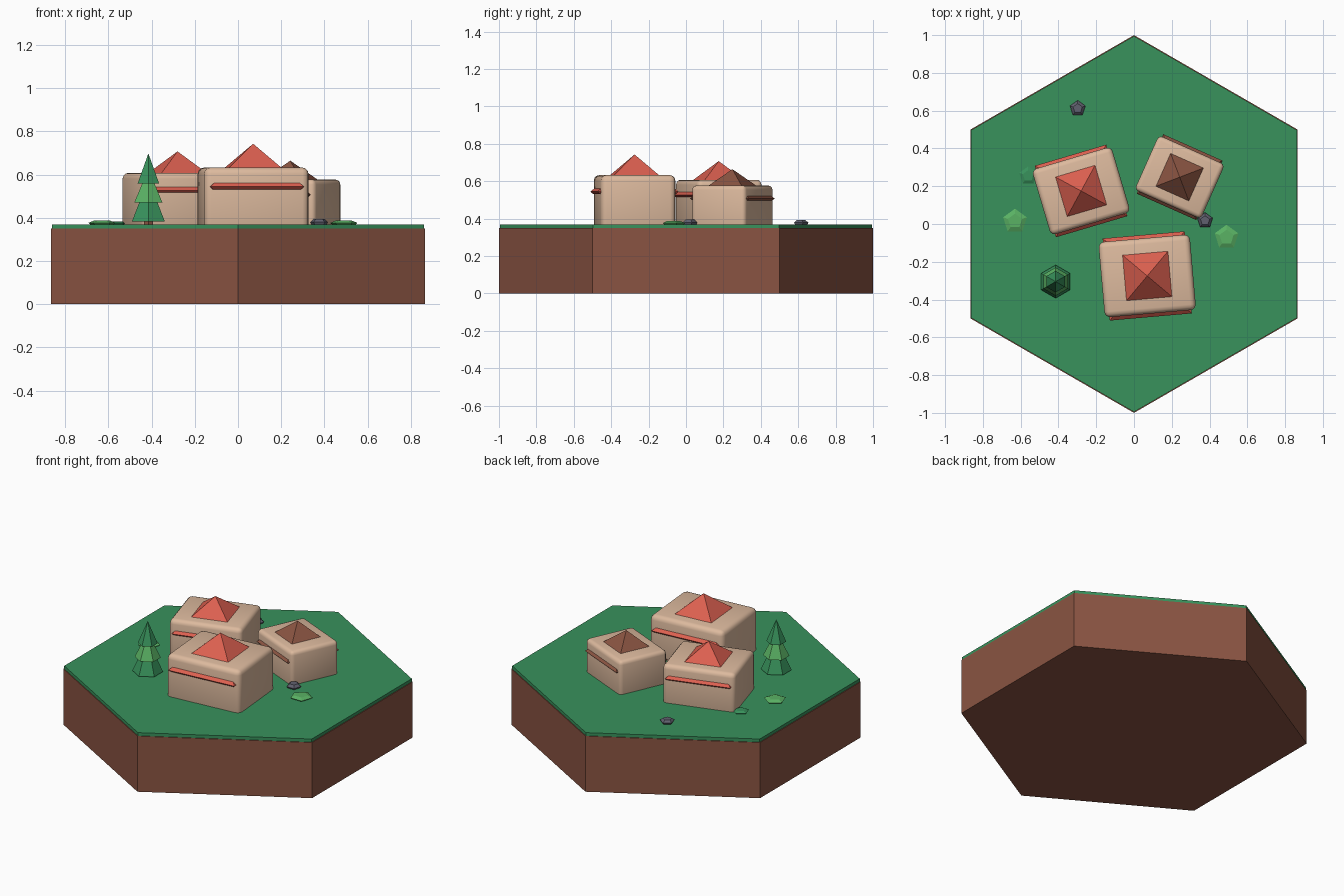
import bpy, bmesh, math
from mathutils import Matrix

if "Cube" in bpy.data.objects:
    bpy.data.objects.remove(bpy.data.objects["Cube"])


def material(name, r, g, b):
    lin = [(c / 255 / 12.92) if c < 11 else ((c / 255 + 0.055) / 1.055) ** 2.4 for c in (r, g, b)]
    m = bpy.data.materials.new(name)
    m.diffuse_color = (*lin, 1)
    m.use_nodes = True
    m.node_tree.nodes["Principled BSDF"].inputs["Base Color"].default_value = m.diffuse_color
    return m


GRASS = material("grass_green", 56, 146, 92)
LEAF = material("light_leaf_green", 90, 178, 100)
DIRT = material("dirt_brown", 138, 84, 66)
WALL = material("wall_tan", 221, 186, 158)
ROOF = material("roof_red", 220, 96, 80)
STONE = material("stone_grey", 96, 96, 110)
GROUND = 0.37


def finish(name, bm, mat, loc, rot=0.0, smooth=False):
    bmesh.ops.recalc_face_normals(bm, faces=bm.faces)
    for f in bm.faces:
        f.smooth = smooth
    me = bpy.data.meshes.new(name)
    bm.to_mesh(me)
    bm.free()
    me.materials.append(mat)
    ob = bpy.data.objects.new(name, me)
    ob.location = loc
    ob.rotation_euler.z = math.radians(rot)
    bpy.context.collection.objects.link(ob)
    return ob


def stack(name, sides, profile, mat, loc, rot=0.0, start=90):
    """Faceted solid: regular polygon rings following a (radius, z) profile."""
    bm = bmesh.new()
    rings = []
    for r, z in profile:
        if r == 0:
            rings.append([bm.verts.new((0, 0, z))] * sides)
            continue
        angles = [math.radians(start + 360 * i / sides) for i in range(sides)]
        rings.append([bm.verts.new((r * math.cos(a), r * math.sin(a), z)) for a in angles])
    for low, high in zip(rings, rings[1:]):
        for i in range(sides):
            j = (i + 1) % sides
            quad = [low[i], low[j], high[j], high[i]]
            bm.faces.new(list(dict.fromkeys(quad)))
    for end in (rings[0], rings[-1]):
        if len(set(end)) > 2:
            bm.faces.new(end)
    return finish(name, bm, mat, loc, rot)


def house(name, x, y, rot, s, roof_mat):
    # rounded walls, sunk slightly into the ground
    w, d, h, sink = 0.485 * s, 0.40 * s, 0.263 * s, 0.035
    bm = bmesh.new()
    bmesh.ops.create_cube(bm, size=1, matrix=Matrix.Translation((0, 0, (h - sink) / 2))
                          @ Matrix.Diagonal((w, d, h + sink, 1)))
    bmesh.ops.bevel(bm, geom=bm.edges[:], offset=0.03 * s, segments=3, profile=0.5, affect='EDGES')
    finish(name + "_walls", bm, WALL, (x, y, GROUND), rot, smooth=True)
    # pyramid roof whose eaves poke through the front and back walls
    k = math.sqrt(2) * s
    stack(name + "_roof", 4, [(0.205 * k, 0.162 * s), (0.218 * k, 0.174 * s), (0, 0.373 * s)],
          roof_mat, (x, y, GROUND), rot, start=45)


# hexagonal ground tile
stack("dirt_base", 6, [(1, 0), (1, 0.35)], DIRT, (0, 0, 0))
stack("grass_top", 6, [(0.995, 0.35), (0.995, GROUND)], GRASS, (0, 0, 0))

# three houses
house("front_house", 0.07, -0.275, 5, 1.0, ROOF)
house("left_house", -0.28, 0.175, 16.5, 0.905, ROOF)
house("right_house", 0.242, 0.248, -24, 0.79, DIRT)

# pine tree
TREE = (-0.415, -0.305, 0)
stack("tree_trunk", 6, [(0.024, 0.36), (0.024, 0.42)], DIRT, TREE)
stack("tree_lower_tier", 6, [(0.088, 0.383), (0, 0.58)], GRASS, TREE)
stack("tree_middle_tier", 6, [(0.075, 0.471), (0, 0.627)], LEAF, TREE)
stack("tree_upper_tier", 6, [(0.057, 0.56), (0, 0.698)], GRASS, TREE)


# low bushes and stones
def lump(name, r, h, mat, x, y):
    stack(name, 5, [(r * 0.8, -0.005), (r, h * 0.4), (r * 0.6, h)], mat, (x, y, GROUND))


lump("left_bush", 0.066, 0.017, LEAF, -0.63, 0.015)
lump("right_bush", 0.066, 0.017, LEAF, 0.49, -0.07)
lump("dark_bush", 0.05, 0.014, GRASS, -0.56, 0.255)
lump("back_stone", 0.043, 0.022, STONE, -0.298, 0.612)
lump("side_stone", 0.043, 0.025, STONE, 0.376, 0.018)
